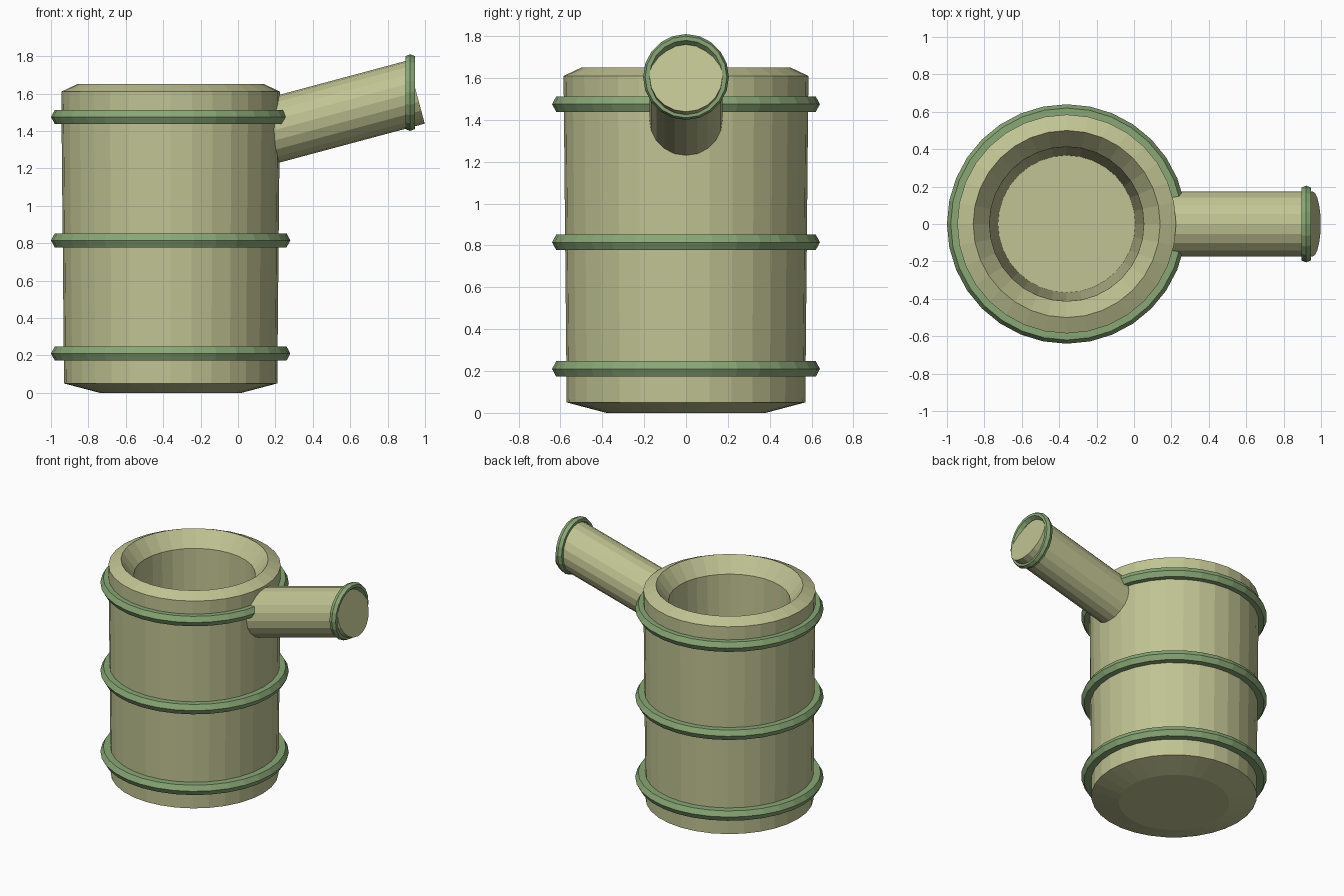
import bpy, bmesh
from math import cos, sin, pi, radians
from mathutils import Matrix

if "Cube" in bpy.data.objects:
    bpy.data.objects.remove(bpy.data.objects["Cube"])


def material(name, color):
    m = bpy.data.materials.new(name)
    m.diffuse_color = color
    m.use_nodes = True
    m.node_tree.nodes["Principled BSDF"].inputs["Base Color"].default_value = m.diffuse_color
    return m


TAN = material("tan_clay", (0.53, 0.55, 0.29, 1))
GREEN = material("green_band", (0.25, 0.39, 0.18, 1))


def lathe(name, profile, sides, mat, matrix, closed=False):
    """Revolve (radius, height) points around local z; open profiles get end caps."""
    bm = bmesh.new()
    rings = [[bm.verts.new((r * cos(2 * pi * i / sides), r * sin(2 * pi * i / sides), h))
              for i in range(sides)] for r, h in profile]
    pairs = list(zip(rings, rings[1:]))
    if closed:
        pairs.append((rings[-1], rings[0]))
    else:
        bm.faces.new(rings[0])
        bm.faces.new(rings[-1])
    for a, b in pairs:
        for i in range(sides):
            j = (i + 1) % sides
            bm.faces.new((a[i], a[j], b[j], b[i]))
    bmesh.ops.recalc_face_normals(bm, faces=bm.faces)
    mesh = bpy.data.meshes.new(name)
    bm.to_mesh(mesh)
    bm.free()
    mesh.materials.append(mat)
    obj = bpy.data.objects.new(name, mesh)
    obj.matrix_world = matrix
    bpy.context.collection.objects.link(obj)
    return obj


CX = -0.36

# Hollow drum body: chamfered base, rim, funnel lip, inner wall and floor
lathe("drum_body", [(0.38, 0), (0.57, 0.05), (0.585, 1.61), (0.50, 1.65),
                    (0.413, 1.54), (0.367, 0.06)],
      32, TAN, Matrix.Translation((CX, 0, 0)))

# Three hoops with a pointed outer edge
for label, z in (("lower", 0.21), ("middle", 0.815), ("upper", 1.475)):
    lathe(label + "_hoop", [(0.56, -0.037), (0.62, -0.037), (0.64, 0),
                            (0.62, 0.037), (0.56, 0.037)],
          32, GREEN, Matrix.Translation((CX, 0, z)), closed=True)

# Spout: capped cylinder rising 15 degrees, starting inside the drum wall
tilt = Matrix.Rotation(radians(75), 4, 'Y')
lathe("spout", [(0.175, -0.83), (0.175, 0)], 20, TAN,
      Matrix.Translation((0.953, 0, 1.608)) @ tilt)

# Upright ring around the spout mouth
lathe("spout_ring", [(0.155, 0), (0.175, -0.025), (0.195, -0.025), (0.205, 0),
                     (0.195, 0.025), (0.175, 0.025)],
      20, GREEN, Matrix.Translation((0.92, 0, 1.605)) @ Matrix.Rotation(radians(90), 4, 'Y'),
      closed=True)
